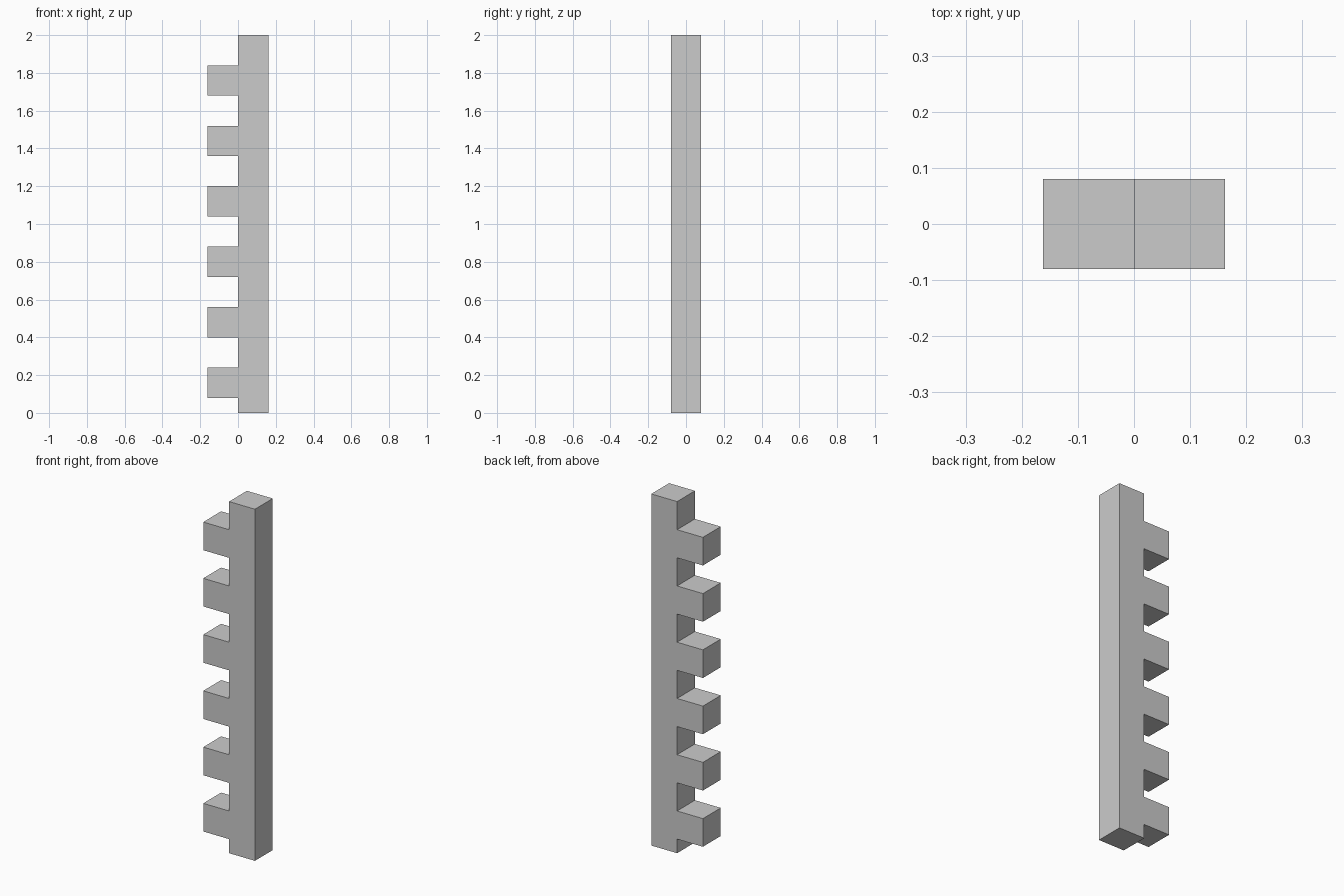
import bpy

if "Cube" in bpy.data.objects:
    bpy.data.objects.remove(bpy.data.objects["Cube"])

HALF_W = 0.1625   # half of the long block's length
HALF_D = 0.08     # half depth
STEP = 0.16       # height of one course


def block(name, x0, x1, z0, z1):
    bpy.ops.mesh.primitive_cube_add(size=1, location=((x0 + x1) / 2, 0, (z0 + z1) / 2))
    ob = bpy.context.object
    ob.name = name
    ob.scale = (x1 - x0, 2 * HALF_D, z1 - z0)
    bpy.ops.object.transform_apply(location=False, rotation=False, scale=True)
    return ob


# Half-height foot block
block("base_block", 0, HALF_W, 0, STEP / 2)

# Alternating courses: long projecting block, then short block
for i in range(6):
    z = STEP / 2 + i * 2 * STEP
    block(f"long_block_{i + 1}", -HALF_W, HALF_W, z, z + STEP)
    block(f"short_block_{i + 1}", 0, HALF_W, z + STEP, z + 2 * STEP)
